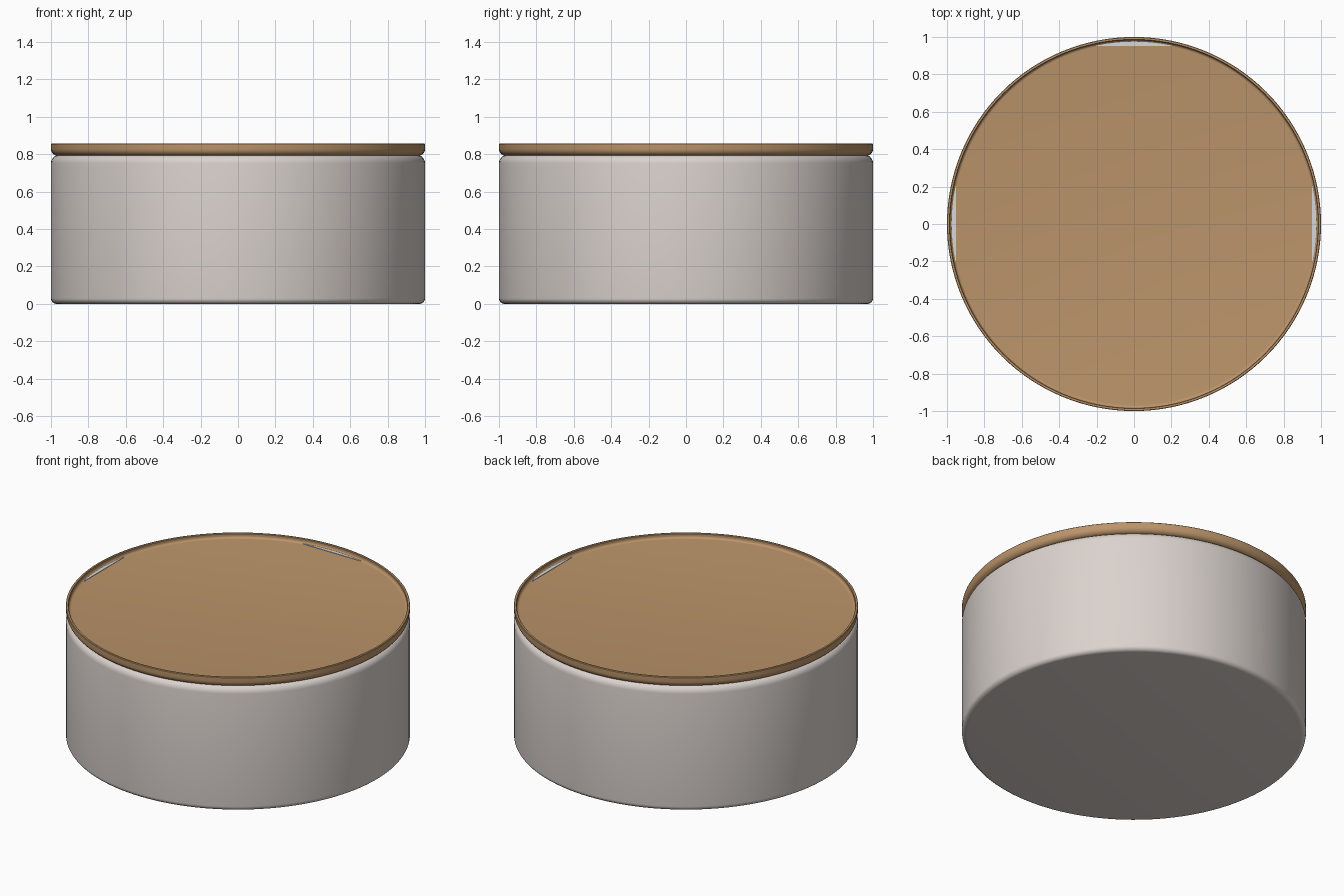
import bpy
import bmesh
from math import sin, cos, pi, acos, radians

cube = bpy.data.objects.get("Cube")
if cube:
    bpy.data.objects.remove(cube, do_unlink=True)

SEGMENTS = 128


def material(name, srgb):
    """Flat colour from 0-255 sRGB values."""
    lin = [((c / 255 + 0.055) / 1.055) ** 2.4 for c in srgb] + [1.0]
    mat = bpy.data.materials.new(name)
    mat.use_nodes = True
    mat.diffuse_color = lin
    bsdf = mat.node_tree.nodes["Principled BSDF"]
    bsdf.inputs["Base Color"].default_value = lin
    bsdf.inputs["Roughness"].default_value = 0.6
    return mat


def arc(r, z, radius, start, end, steps=6):
    """Profile points along a fillet, angles in degrees."""
    angles = [radians(start + (end - start) * i / steps) for i in range(steps + 1)]
    return [(r + radius * cos(a), z + radius * sin(a)) for a in angles]


def finish(name, bm, mat):
    bmesh.ops.recalc_face_normals(bm, faces=bm.faces)
    mesh = bpy.data.meshes.new(name)
    bm.to_mesh(mesh)
    bm.free()
    mesh.materials.append(mat)
    obj = bpy.data.objects.new(name, mesh)
    bpy.context.collection.objects.link(obj)
    bpy.ops.object.select_all(action="DESELECT")
    obj.select_set(True)
    bpy.context.view_layer.objects.active = obj
    bpy.ops.object.shade_smooth_by_angle(angle=radians(35))
    return obj


def lathe(name, profile, mat):
    """Revolve an (r, z) profile around z and cap both ends."""
    bm = bmesh.new()
    rings = [[bm.verts.new((r * cos(2 * pi * i / SEGMENTS), r * sin(2 * pi * i / SEGMENTS), z))
              for i in range(SEGMENTS)] for r, z in profile]
    for low, high in zip(rings, rings[1:]):
        for i in range(SEGMENTS):
            j = (i + 1) % SEGMENTS
            bm.faces.new((low[i], low[j], high[j], high[i]))
    bm.faces.new(rings[0][::-1])
    bm.faces.new(rings[-1])
    return finish(name, bm, mat)


def edge_patch(name, angle, chord, radius, z, mat):
    """Thin circular-segment plate lying against the lid rim."""
    half = acos(chord / radius)
    steps = 16
    bm = bmesh.new()
    pts = [angle - half + 2 * half * i / steps for i in range(steps + 1)]
    face = bm.faces.new([bm.verts.new((radius * cos(a), radius * sin(a), z)) for a in pts])
    top = bmesh.ops.extrude_face_region(bm, geom=[face])["geom"]
    bmesh.ops.translate(bm, vec=(0, 0, 0.003),
                        verts=[v for v in top if isinstance(v, bmesh.types.BMVert)])
    return finish(name, bm, mat)


cream = material("warm_off_white", (218, 210, 205))
tan = material("tan_lid", (187, 148, 106))
pale = material("pale_grey", (215, 215, 215))

# Round container with softened bottom and top edges
lathe("container_body",
      arc(0.97, 0.03, 0.03, -90, 0) + arc(0.955, 0.752, 0.045, 0, 90), cream)

# Lid with rounded underside, thin raised rim and sunken top
FLOOR = 0.828
lathe("lid",
      arc(0.965, 0.828, 0.035, -90, 0) + [(1.0, 0.854), (0.997, 0.857), (0.987, 0.857), (0.984, 0.854)]
      + arc(0.969, FLOOR + 0.015, 0.015, 0, -90), tan)

# Pale patches along the lid rim
for side, angle in (("left", 0), ("back", pi / 2), ("right", pi)):
    edge_patch(side + "_rim_patch", angle, 0.953, 0.975, FLOOR, pale)
